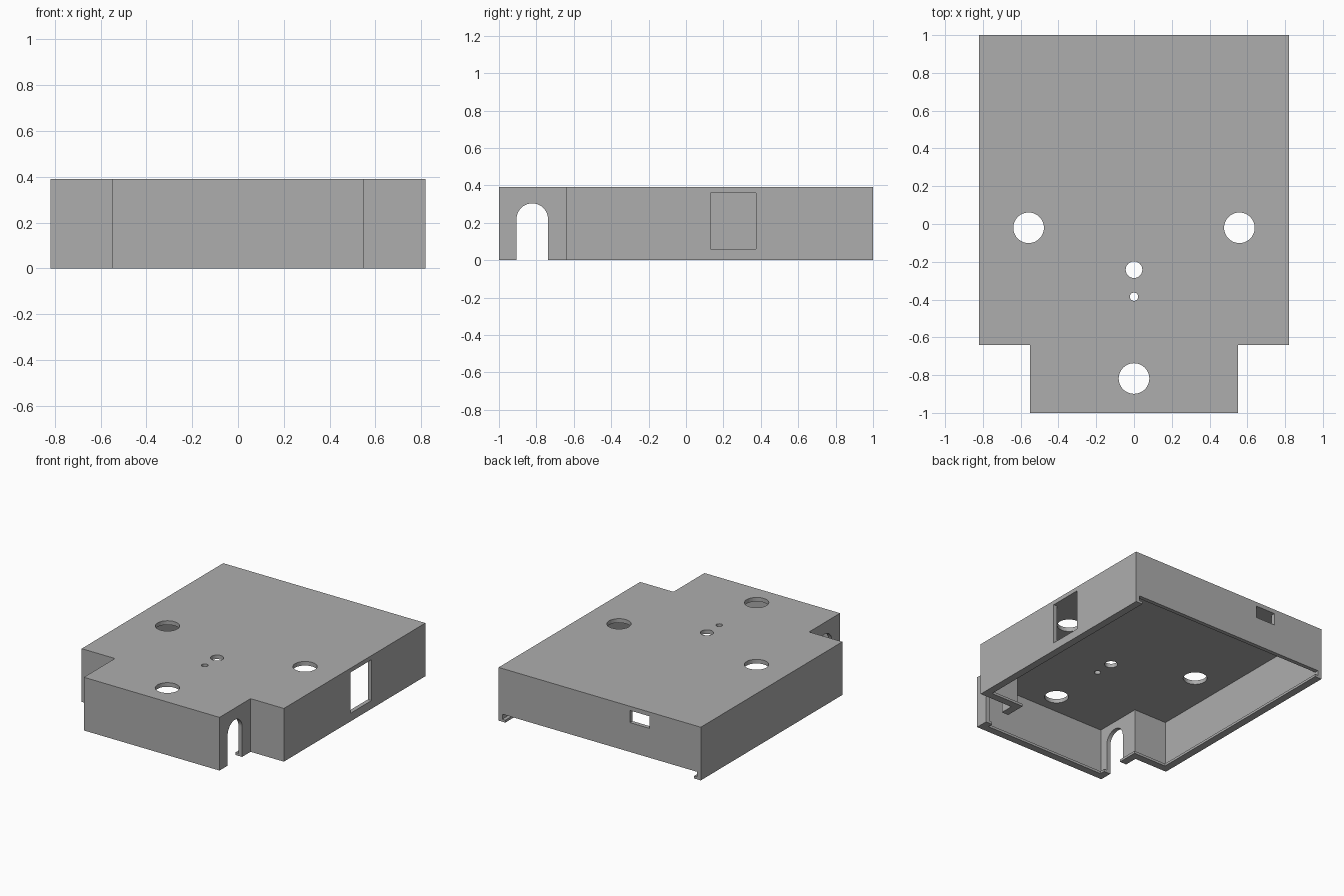
import bpy
import bmesh
from math import pi
from mathutils import Matrix, Vector

cube = bpy.data.objects.get("Cube")
if cube:
    bpy.data.objects.remove(cube, do_unlink=True)

HEIGHT = 0.39
WALL = 0.03        # side, front and roof thickness
LIP = 0.055        # width of the rail under the lid groove
LIP_TOP = 0.018
GROOVE_TOP = 0.055

grey = bpy.data.materials.new("plain grey")
grey.use_nodes = True
colour = (0.42, 0.42, 0.42, 1)
grey.diffuse_color = colour
grey.node_tree.nodes["Principled BSDF"].inputs["Base Color"].default_value = colour


def finish(bm, name):
    bmesh.ops.recalc_face_normals(bm, faces=bm.faces)
    mesh = bpy.data.meshes.new(name)
    bm.to_mesh(mesh)
    bm.free()
    mesh.materials.append(grey)
    obj = bpy.data.objects.new(name, mesh)
    bpy.context.collection.objects.link(obj)
    return obj


def stepped_prism(name, inset, bottom, top, back):
    """Extrude the mirrored stepped outline, inset from the outer walls."""
    half = [(0.55 - inset, -1 + inset), (0.55 - inset, -0.64 + inset),
            (0.82 - inset, -0.64 + inset), (0.82 - inset, back)]
    outline = half + [(-x, y) for x, y in reversed(half)]
    bm = bmesh.new()
    face = bm.faces.new([bm.verts.new((x, y, bottom)) for x, y in outline])
    extruded = bmesh.ops.extrude_face_region(bm, geom=[face])["geom"]
    verts = [v for v in extruded if isinstance(v, bmesh.types.BMVert)]
    bmesh.ops.translate(bm, verts=verts, vec=(0, 0, top - bottom))
    return finish(bm, name)


def box(name, low, high):
    low, high = Vector(low), Vector(high)
    bm = bmesh.new()
    bmesh.ops.create_cube(bm, size=1, matrix=Matrix.Translation((low + high) / 2)
                          @ Matrix.Diagonal((high - low).to_4d()))
    return finish(bm, name)


def cylinder(name, centre, radius, depth, rotation=Matrix()):
    bm = bmesh.new()
    bmesh.ops.create_cone(bm, cap_ends=True, segments=48, radius1=radius,
                          radius2=radius, depth=depth,
                          matrix=Matrix.Translation(centre) @ rotation)
    return finish(bm, name)


def cut(target, cutter):
    cutter.hide_render = True
    mod = target.modifiers.new("cut", 'BOOLEAN')
    mod.operation = 'DIFFERENCE'
    mod.solver = 'EXACT'
    mod.object = cutter
    bpy.context.view_layer.objects.active = target
    bpy.ops.object.modifier_apply(modifier=mod.name)
    bpy.data.objects.remove(cutter, do_unlink=True)


# Outer body, hollowed from below
case = stepped_prism("enclosure_shell", 0, 0, HEIGHT, 1)
cut(case, stepped_prism("cavity", WALL, 0.04, HEIGHT - WALL, 1 - WALL))

# Lid groove and rail opening, both running out through the back wall
cut(case, stepped_prism("lid_groove", WALL, LIP_TOP, GROOVE_TOP, 1.1))
cut(case, stepped_prism("rail_opening", LIP, -0.1, 0.04, 1.1))

# Round holes in the roof
for x, y, radius in [(-0.558, -0.02, 0.081), (0.558, -0.02, 0.081),
                     (0, -0.818, 0.081), (0, -0.242, 0.044), (0, -0.385, 0.022)]:
    cut(case, cylinder("roof_hole", (x, y, HEIGHT), radius, 0.2))

# Arched slots through both sides of the front section
cut(case, cylinder("arch_top", (0, -0.822, 0.22), 0.084, 1.3,
                   Matrix.Rotation(pi / 2, 4, 'Y')))
cut(case, box("arch_slot", (-0.65, -0.906, -0.1), (0.65, -0.738, 0.22)))

# Side window and small back window
cut(case, box("side_window", (0.7, 0.13, 0.06), (0.9, 0.375, 0.359)))
cut(case, box("back_window", (-0.405, 0.9, 0.27), (-0.245, 1.1, 0.359)))

# Crisp flat faces
for poly in case.data.polygons:
    poly.use_smooth = False
